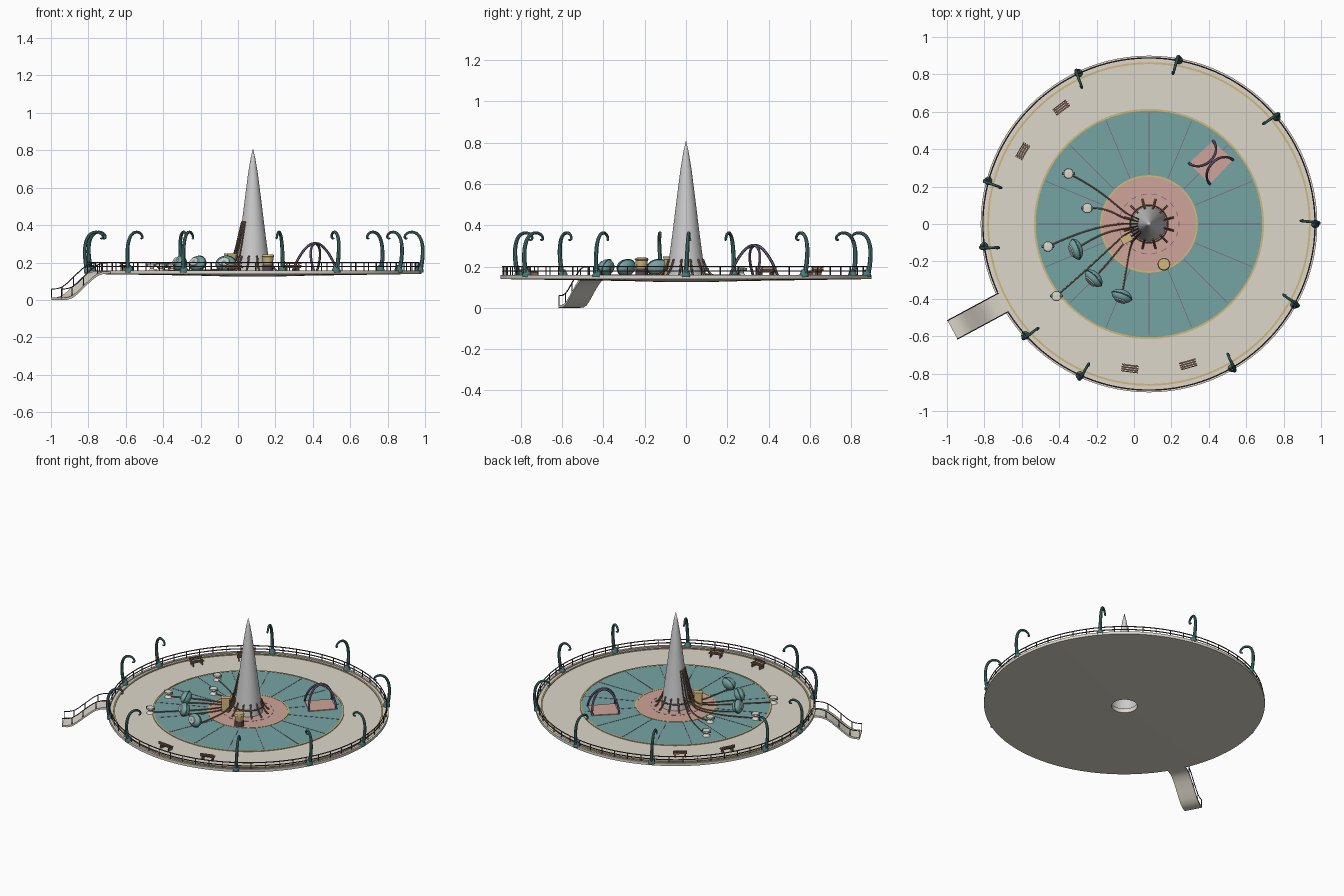
import bpy, bmesh, math
from math import sin, cos, pi, radians
from mathutils import Vector, Matrix

if "Cube" in bpy.data.objects:
    bpy.data.objects.remove(bpy.data.objects["Cube"])

C = Vector((0.08, 0, 0))      # plaza centre
Z = 0.155                     # deck height
RAMP = 208.3                  # ramp direction in degrees

def mat(name, r, g, b):
    m = bpy.data.materials.new(name)
    m.diffuse_color = (r, g, b, 1)
    m.use_nodes = True
    m.node_tree.nodes["Principled BSDF"].inputs["Base Color"].default_value = m.diffuse_color
    return m

CREAM = mat("cream", .72, .68, .59)
TEAL = mat("teal", .18, .37, .37)
PINK = mat("pink", .62, .37, .32)
GOLD = mat("gold", .65, .48, .2)
DARK = mat("dark", .09, .06, .07)
BROWN = mat("brown", .25, .14, .09)
LAMP = mat("lamp_green", .07, .2, .2)
PURPLE = mat("purple", .2, .14, .24)

def polar(r, deg, z=Z):
    return C + Vector((r * cos(radians(deg)), r * sin(radians(deg)), z))

def finish(ob, m, smooth=True):
    if m:
        ob.data.materials.append(m)
    bpy.ops.object.select_all(action='DESELECT')
    ob.select_set(True)
    bpy.context.view_layer.objects.active = ob
    if ob.type == 'CURVE':
        bpy.ops.object.convert(target='MESH')
    if smooth:
        bpy.ops.object.shade_smooth_by_angle(angle=radians(35))
    return bpy.context.object

def from_bm(name, bm, m, smooth=True):
    bmesh.ops.recalc_face_normals(bm, faces=bm.faces)
    me = bpy.data.meshes.new(name)
    bm.to_mesh(me)
    bm.free()
    ob = bpy.data.objects.new(name, me)
    bpy.context.collection.objects.link(ob)
    return finish(ob, m, smooth)

def lathe(name, prof, m, centre=C, n=96, closed=False):
    bm = bmesh.new()
    rings = []
    for r, z in prof:
        if r == 0:
            rings.append([bm.verts.new(centre + Vector((0, 0, z)))] * n)
        else:
            rings.append([bm.verts.new(centre + Vector((r * cos(2*pi*i/n), r * sin(2*pi*i/n), z))) for i in range(n)])
    pairs = list(zip(rings, rings[1:])) + ([(rings[-1], rings[0])] if closed else [])
    for a, b in pairs:
        for i in range(n):
            j = (i + 1) % n
            bm.faces.new(list(dict.fromkeys([a[i], a[j], b[j], b[i]])))
    return from_bm(name, bm, m)

def ring(name, r0, r1, z0, z1, m):
    return lathe(name, [(r0, z0), (r1, z0), (r1, z1), (r0, z1)], m, closed=True)

def tubes(name, paths, rad, m, spline='POLY', taper=None, res=1):
    cu = bpy.data.curves.new(name, 'CURVE')
    cu.dimensions = '3D'
    cu.bevel_depth, cu.bevel_resolution, cu.use_fill_caps = rad, res, True
    cu.resolution_u = 6
    for p in paths:
        s = cu.splines.new(spline)
        s.points.add(len(p) - 1)
        for i, co in enumerate(p):
            s.points[i].co = (*co, 1)
            if taper:
                s.points[i].radius = 1 + (taper - 1) * i / (len(p) - 1)
        if spline == 'NURBS':
            s.use_endpoint_u, s.order_u = True, 4
    ob = bpy.data.objects.new(name, cu)
    bpy.context.collection.objects.link(ob)
    return finish(ob, m)

def boxes(name, items, m):
    # each item: centre, size, rotation about z in degrees
    bm = bmesh.new()
    for c, s, a in items:
        M = Matrix.Translation(c) @ Matrix.Rotation(radians(a), 4, 'Z') @ Matrix.Diagonal((*s, 1))
        bmesh.ops.create_cube(bm, size=1, matrix=M)
    return from_bm(name, bm, m, False)

# Round deck with a shallow dished underside and central hole
lathe("deck", [(.083, .124), (.3, .13), (.9, .139), (.9, .158), (.885, .158), (.885, .15), (.083, .15)], CREAM, closed=True)
ring("teal_floor", .256, .61, .148, .153, TEAL)
ring("pink_floor", .083, .256, .148, .1535, PINK)
for nm, r in (("inner_gold_line", .256), ("middle_gold_line", .61), ("outer_gold_line", .86)):
    ring(nm, r - .005, r + .005, .148, .155, GOLD)
boxes("floor_spokes", [(polar(.43, a * 22.5, .153), (.33, .004, .003), a * 22.5) for a in range(16)], PURPLE)
boxes("floor_dashes", [(polar(.16, a * 20, .1535), (.004, .028, .003), a * 20) for a in range(18)], PURPLE)

# Central spire with base ribs and hoop
lathe("spire", [(.095, .14), (.083, .23), (.067, .35), (.046, .52), (.027, .67), (.012, .76), (0, .81)], None, n=64)
tubes("spire_ribs", [[polar(.137, a, .153), polar(.115, a, .165), polar(.098, a, .2), polar(.085, a, .235)]
                     for a in range(15, 375, 30)], .0055, BROWN, 'NURBS')
tubes("spire_hoop", [[polar(.101, a, .2) for a in range(0, 361, 10)]], .004, BROWN)

# Pods: tilted shells with a round opening facing outwards
PODS = [(-.31, -.135), (-.215, -.29), (-.065, -.385)]
for i, (x, y) in enumerate(PODS):
    p = Vector((x, y, .195))
    d = math.atan2(y, x - C.x)
    base = Matrix.Translation(p) @ Matrix.Rotation(d, 4, 'Z') @ Matrix.Rotation(radians(-20), 4, 'Y')
    bm = bmesh.new()
    bmesh.ops.create_uvsphere(bm, u_segments=24, v_segments=16, radius=1,
                              matrix=base @ Matrix.Diagonal((.034, .056, .041, 1)))
    from_bm(f"pod_{i+1}", bm, TEAL)
    bm = bmesh.new()
    bmesh.ops.create_cone(bm, cap_ends=True, segments=24, radius1=1, radius2=.85, depth=1,
                          matrix=base @ Matrix.Translation((.027, 0, 0)) @ Matrix.Diagonal((.012, .036, .026, 1))
                          @ Matrix.Rotation(pi / 2, 4, 'Y'))
    from_bm(f"pod_opening_{i+1}", bm, None)
    tubes(f"pod_band_{i+1}", [[base @ Vector((0, .057 * cos(t * pi / 16), .042 * sin(t * pi / 16))) for t in range(33)]],
          .003, LAMP)

# Small consoles on waisted pedestals
CONSOLES = [(-.35, .27), (-.25, .085), (-.46, -.12), (-.415, -.385)]
for i, (x, y) in enumerate(CONSOLES):
    lathe(f"console_{i+1}", [(0, .15), (.026, .152), (.01, .168), (.012, .175), (.028, .182), (.026, .193), (0, .196)],
          CREAM, Vector((x, y, 0)), 10)
    bm = bmesh.new()
    for s in (-1, 1):
        bmesh.ops.create_uvsphere(bm, u_segments=10, v_segments=6, radius=.009,
                                  matrix=Matrix.Translation((x + s * .026, y, .187)))
    from_bm(f"console_knobs_{i+1}", bm, LAMP)

# Cables sweeping down the spire and across the floor
paths = []
for i, (x, y) in enumerate(CONSOLES + PODS):
    a = 155 + 12 * [0, 1, 2, 4, 3, 5, 6][i]
    end = Vector((x, y, .158))
    mid = polar(.15, a, .156)
    bend = mid.lerp(end, .5) + Vector((0, .03 if y > -.2 else -.01, 0))
    bend.z = .156
    paths.append([polar(.06, a, .42), polar(.085, a, .31), polar(.11, a, .2), mid, bend, end])
tubes("cables", paths, .004, BROWN, 'NURBS')

# Gold control stand and ticket kiosk
boxes("control_stand", [((-.04, -.08, .195), (.05, .032, .085), 30), ((-.04, -.08, .243), (.06, .04, .01), 30)], GOLD)
K = Vector((.16, -.215, 0))
lathe("kiosk_base", [(.03, .15), (.03, .19), (0, .19)], DARK, K, 20)
lathe("kiosk", [(.024, .185), (.027, .195), (.03, .23), (.034, .233), (.03, .242), (0, .244)], GOLD, K, 20)

# Pink mat under two leaning arches
A, B, D, E = [Vector(v) for v in ((.294, .326, .155), (.422, .444, .155), (.529, .342, .155), (.406, .214, .155))]
bm = bmesh.new()
low = [bm.verts.new(v - Vector((0, 0, .004))) for v in (A, B, D, E)]
face = bm.faces.new(low)
ext = bmesh.ops.extrude_face_region(bm, geom=[face])
bmesh.ops.translate(bm, vec=(0, 0, .007), verts=[v for v in ext['geom'] if isinstance(v, bmesh.types.BMVert)])
from_bm("pink_mat", bm, PINK, False)
mid = (A + B + D + E) / 4
def arch(p, q):
    m = (p + q) / 2
    pts = []
    for k in range(25):
        t = pi * k / 24
        base = m + (p - m) * cos(t)
        pts.append(base + (mid - m) * .9 * sin(t) + Vector((0, 0, .148 * sin(t))))
    return pts
tubes("arches", [arch(A, B), arch(D, E)], .007, PURPLE)

# Perimeter railing, open at the ramp
arc = [RAMP + 4 + i * 352 / 120 for i in range(121)]
tubes("railing_bars", [[polar(.888, a, z) for a in arc] for z in (.178, .2)], .0035, DARK)
tubes("railing_posts", [[polar(.888, a, .152), polar(.888, a, .2)] for a in arc[::2]], .003, DARK)

# Hooked lamps around the rim
LAMPS = [0, 40, 79.7, 115, 165, 187.7, 222, 245.5, 300, 331]
hook = [(.895, .155), (.905, .2), (.91, .26), (.905, .31), (.888, .348), (.86, .365), (.828, .362),
        (.808, .342), (.812, .326), (.826, .33)]
tubes("lamp_hooks", [[polar(r, a + 1.5 * i / 9, z) for i, (r, z) in enumerate(hook)] for a in LAMPS],
      .012, LAMP, 'NURBS', taper=.4, res=2)
for a in LAMPS:
    lathe("lamp_foot", [(.022, .148), (.022, .162), (.016, .176), (.011, .185), (0, .187)], LAMP,
          polar(.89, a, 0), 14)

# Benches: slatted seat, backrest and legs
for a in (127, 150, 262.5, 285.6):
    parts = [(polar(.775 + o, a, .175), (.008, .09, .006), a) for o in (-.012, 0, .012)]
    parts += [(polar(.797, a, z), (.005, .09, .008), a) for z in (.184, .195)]
    for s in (-2.4, 2.4):
        parts.append((polar(.775, a + s, .161), (.034, .006, .024), a + s))
        parts.append((polar(.794, a + s, .175), (.005, .006, .048), a + s))
    boxes("bench", parts, BROWN)

# S-curved entry ramp with handrails
prof = [(.885, .154), (.94, .152), (.975, .141), (1.01, .118), (1.06, .076), (1.1, .042), (1.13, .022), (1.16, .014), (1.193, .013)]
R = Matrix.Translation(C) @ Matrix.Rotation(radians(RAMP), 4, 'Z')
bm = bmesh.new()
secs = [[bm.verts.new(R @ Vector((r, y, z - t))) for y, t in ((-.059, 0), (.059, 0), (.059, .013), (-.059, .013))]
        for r, z in prof]
for a, b in zip(secs, secs[1:]):
    for i in range(4):
        bm.faces.new([a[i], a[(i + 1) % 4], b[(i + 1) % 4], b[i]])
bm.faces.new(secs[0])
bm.faces.new(secs[-1])
from_bm("ramp", bm, CREAM)
for s in (-1, 1):
    top = [R @ Vector((r, s * .056, z + .046)) for r, z in prof]
    foot = [R @ Vector((r, s * .056, z)) for r, z in prof]
    tubes("ramp_handrail", [top] + [[foot[i], top[i]] for i in (0, 2, 4, 6, 8)], .003, DARK)
